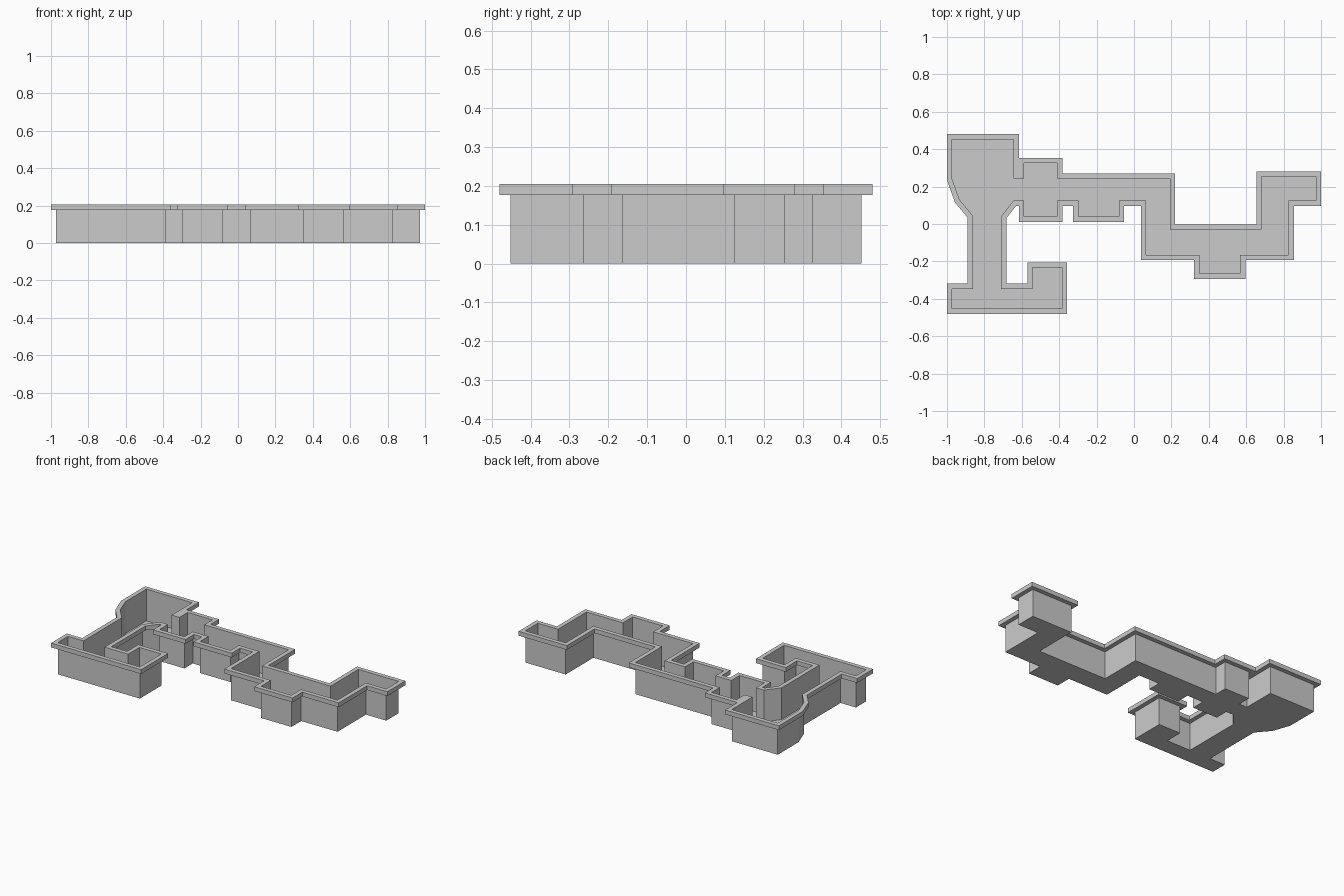
import bpy, bmesh
from mathutils import Vector

if "Cube" in bpy.data.objects:
    bpy.data.objects.remove(bpy.data.objects["Cube"])

OVERHANG, RIM_BOTTOM, RIM_TOP = 0.028, 0.177, 0.205

# Wall outline in plan, clockwise from the back left corner
PLAN = [Vector(p) for p in [
    (-.972, .452), (-.644, .452), (-.644, .242), (-.588, .242), (-.588, .326),
    (-.411, .326), (-.411, .242), (.192, .242), (.192, -.03), (.683, -.03),
    (.683, .253), (.972, .253), (.972, .125), (.827, .125), (.827, -.165),
    (.567, -.165), (.567, -.265), (.35, -.265), (.35, -.165), (.065, -.165),
    (.065, .125), (-.081, .125), (-.081, .04), (-.298, .04), (-.298, .125),
    (-.411, .125), (-.411, .04), (-.588, .04), (-.588, .125), (-.644, .125),
    (-.711, .04), (-.711, -.347), (-.542, -.347), (-.542, -.233), (-.385, -.233),
    (-.385, -.452), (-.972, -.452), (-.972, -.347), (-.862, -.347), (-.862, .045),
    (-.933, .13), (-.972, .24)]]


def offset(points, dist):
    """Push a clockwise outline outward with mitred corners."""
    out = []
    for i, p in enumerate(points):
        a = (p - points[i - 1]).normalized()
        b = (points[(i + 1) % len(points)] - p).normalized()
        na, nb = Vector((-a.y, a.x)), Vector((-b.y, b.x))
        out.append(p + (na + nb) * dist / (1 + na.dot(nb)))
    return out


def add_ring(bm, points, z):
    return [bm.verts.new((p.x, p.y, z)) for p in points]


def bridge(bm, low, high):
    for i in range(len(low)):
        bm.faces.new((low[i - 1], high[i - 1], high[i], low[i]))


def finish(bm, name):
    mesh = bpy.data.meshes.new(name)
    bm.to_mesh(mesh)
    bm.free()
    bpy.context.collection.objects.link(bpy.data.objects.new(name, mesh))


# Open-topped shell: floor and thin walls
bm = bmesh.new()
base = add_ring(bm, PLAN, 0)
bm.faces.new(base)
bridge(bm, base, add_ring(bm, PLAN, RIM_BOTTOM))
finish(bm, "floor_and_walls")

# Overhanging rim along the top of the walls
bm = bmesh.new()
outer = offset(PLAN, OVERHANG)
rings = [add_ring(bm, pts, z) for pts, z in (
    (PLAN, RIM_BOTTOM), (outer, RIM_BOTTOM), (outer, RIM_TOP), (PLAN, RIM_TOP))]
for k in range(4):
    bridge(bm, rings[k], rings[(k + 1) % 4])
bmesh.ops.recalc_face_normals(bm, faces=bm.faces[:])
finish(bm, "parapet_rim")
